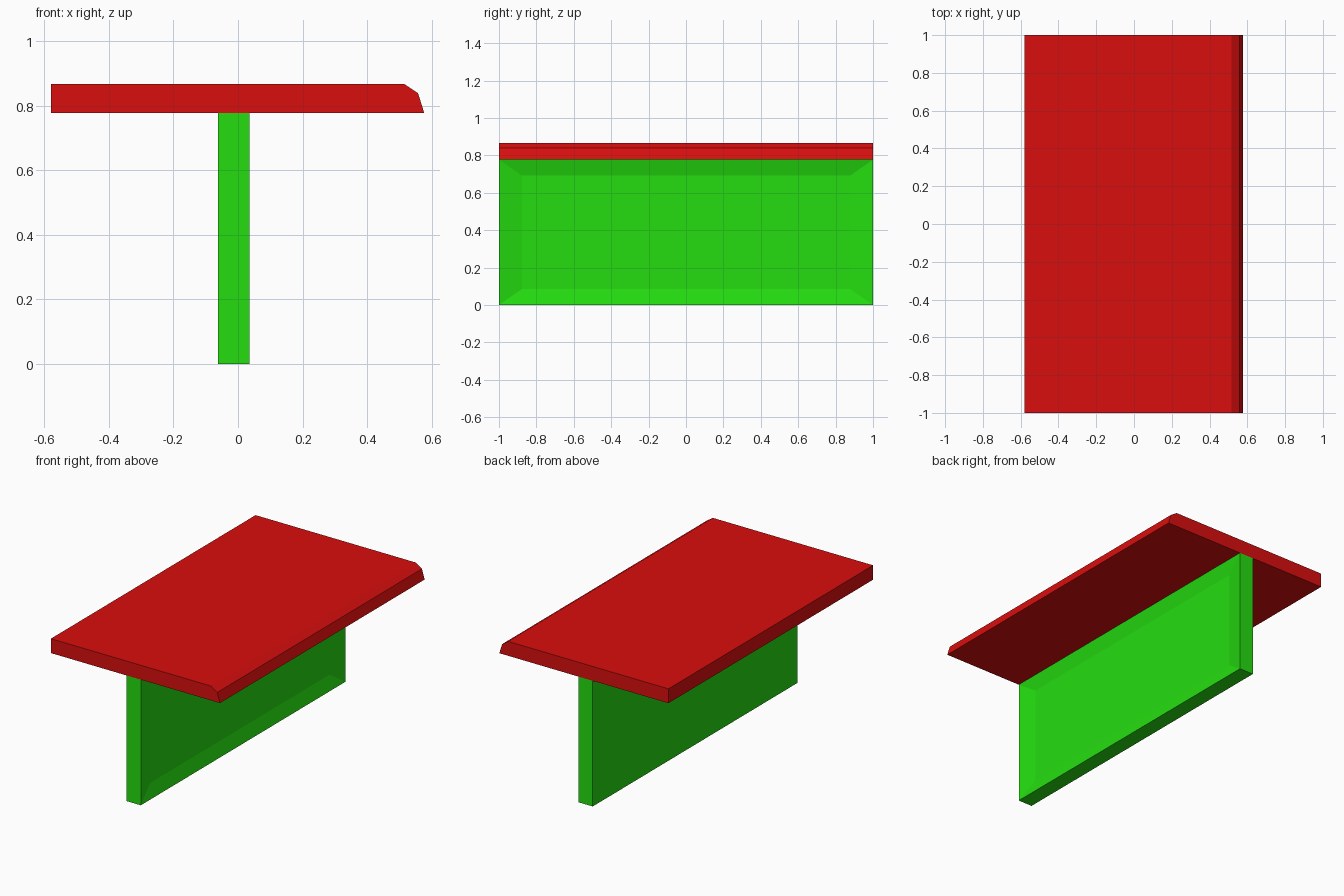
import bpy
import bmesh
from mathutils import Vector

if "Cube" in bpy.data.objects:
    bpy.data.objects.remove(bpy.data.objects["Cube"])


def material(name, colour):
    mat = bpy.data.materials.new(name)
    mat.use_nodes = True
    mat.diffuse_color = colour
    mat.node_tree.nodes["Principled BSDF"].inputs["Base Color"].default_value = colour
    return mat


def prism(name, profile, mat, edit=None):
    """Extrude an x-z profile along the full depth, then apply an optional edit."""
    bm = bmesh.new()
    front = bm.faces.new([bm.verts.new((x, -1, z)) for x, z in profile])
    grown = bmesh.ops.extrude_face_region(bm, geom=[front], use_keep_orig=True)
    moved = [v for v in grown["geom"] if isinstance(v, bmesh.types.BMVert)]
    bmesh.ops.translate(bm, verts=moved, vec=(0, 2, 0))
    bmesh.ops.recalc_face_normals(bm, faces=bm.faces)
    if edit:
        edit(bm)
    mesh = bpy.data.meshes.new(name)
    bm.to_mesh(mesh)
    bm.free()
    mesh.materials.append(mat)
    obj = bpy.data.objects.new(name, mesh)
    bpy.context.collection.objects.link(obj)
    return obj


def recess_panel(bm):
    """Sink a panel with sloping borders into the +x side."""
    side = max(bm.faces, key=lambda f: f.normal.x)
    centre = side.calc_center_median()
    panel = bmesh.ops.extrude_discrete_faces(bm, faces=[side])["faces"][0]
    for v in panel.verts:
        offset = v.co - centre
        v.co = centre + Vector((-0.022, offset.y * 0.877, offset.z * 0.78))


red = material("red", (0.70, 0.0044, 0.0044, 1))
green = material("green", (0.018, 0.72, 0.005, 1))

# Slab with a chamfered, slanted edge along one side
prism("table_top", [(-0.58, 0.777), (0.577, 0.777), (0.558, 0.838),
                    (0.516, 0.866), (-0.58, 0.866)], red)

# Upright wall under the slab
prism("support_wall", [(-0.062, 0), (0.035, 0), (0.035, 0.777),
                       (-0.062, 0.777)], green, recess_panel)
